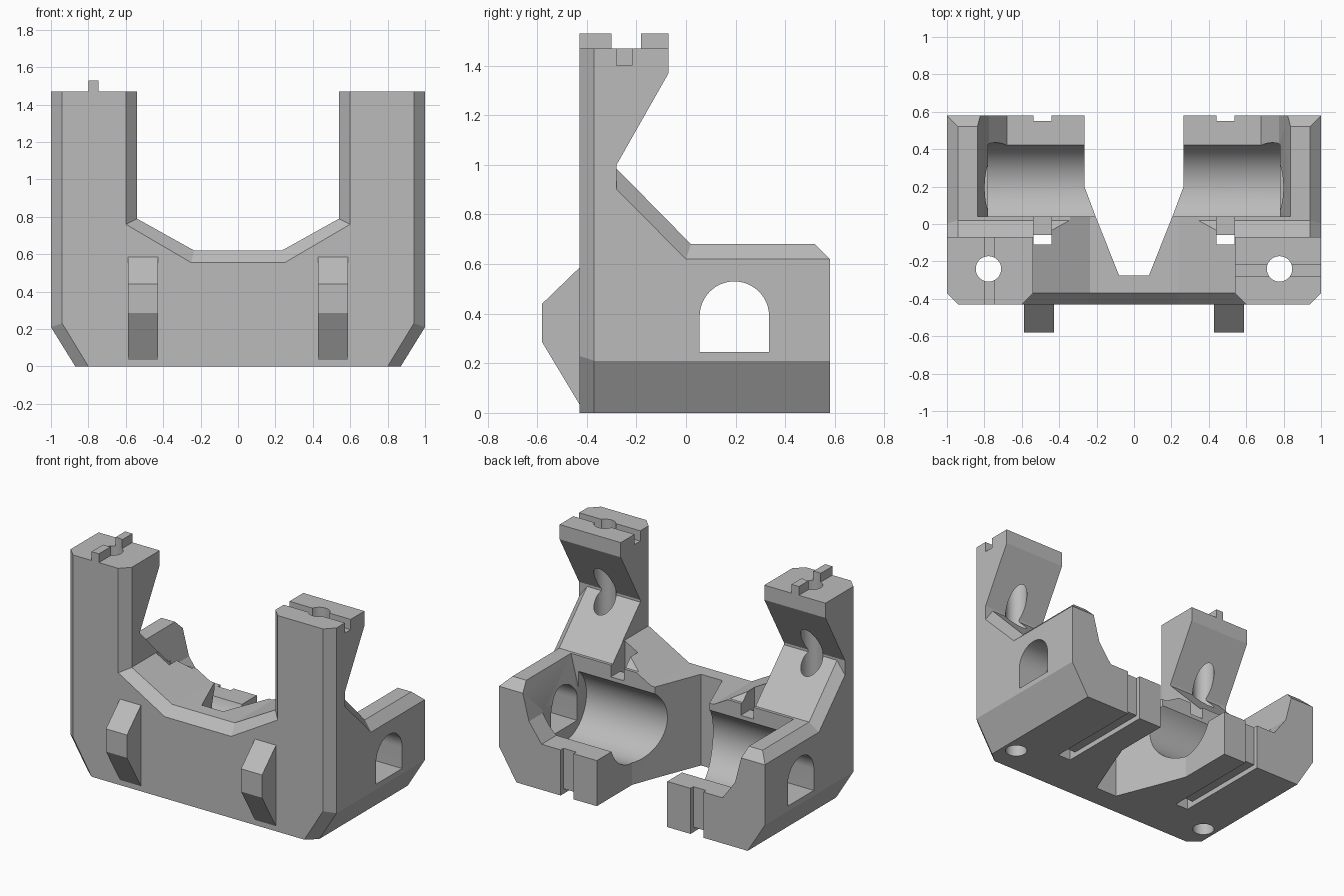
import bpy
import bmesh
import math

cube = bpy.data.objects.get("Cube")
if cube:
    bpy.data.objects.remove(cube, do_unlink=True)

grey = bpy.data.materials.new("plain_grey")
grey.use_nodes = True
colour = (0.5, 0.5, 0.5, 1)
grey.diffuse_color = colour
grey.node_tree.nodes["Principled BSDF"].inputs["Base Color"].default_value = colour


def loft(name, axis, rings):
    """Closed solid through (position, outline) rings along the x, y or z axis."""
    bm = bmesh.new()
    place = {"x": lambda a, p: (a, p[0], p[1]),
             "y": lambda a, p: (p[0], a, p[1]),
             "z": lambda a, p: (p[0], p[1], a)}[axis]
    loops = [[bm.verts.new(place(a, p)) for p in pts] for a, pts in rings]
    for lower, upper in zip(loops, loops[1:]):
        for i in range(len(lower)):
            j = (i + 1) % len(lower)
            bm.faces.new((lower[i], lower[j], upper[j], upper[i]))
    bm.faces.new(loops[0][::-1])
    bm.faces.new(loops[-1])
    bmesh.ops.recalc_face_normals(bm, faces=bm.faces)
    mesh = bpy.data.meshes.new(name)
    bm.to_mesh(mesh)
    bm.free()
    mesh.materials.append(grey)
    obj = bpy.data.objects.new(name, mesh)
    bpy.context.collection.objects.link(obj)
    return obj


def prism(name, axis, pts, a, b):
    return loft(name, axis, [(a, pts), (b, pts)])


def box(name, x, y, z):
    return prism(name, "z", [(x[0], y[0]), (x[1], y[0]), (x[1], y[1]), (x[0], y[1])], *z)


def arc(cx, cy, r, start, end, n):
    angles = [math.radians(start + (end - start) * i / n) for i in range(n + 1)]
    return [(cx + r * math.cos(a), cy + r * math.sin(a)) for a in angles]


def circle(cx, cy, r, n=48):
    return arc(cx, cy, r, 0, 360, n)[:-1]


def mirrored(pts):
    return pts + [(-x, z) for x, z in reversed(pts)]


def combine(target, other, operation):
    """Bake a boolean into the target and drop the helper."""
    other.hide_render = True
    mod = target.modifiers.new("join", "BOOLEAN")
    mod.operation = operation
    mod.solver = "EXACT"
    mod.object = other
    bpy.context.view_layer.objects.active = target
    bpy.ops.object.modifier_apply(modifier=mod.name)
    bpy.data.objects.remove(other, do_unlink=True)


# U-shaped body with a chamfered front outline
full = mirrored([(.87, 0), (1, .21), (1, 1.47), (.54, 1.47), (.54, .79), (.235, .62)])
front = mirrored([(.80, 0), (.94, .23), (.94, 1.47), (.6, 1.47), (.6, .76), (.25, .555)])
body = loft("bracket_body", "y", [(-.43, front), (-.37, full), (.7, full)])


# Side outline, with the outer top edges chamfered
def side(drop, back, diagonal):
    top = .68 - drop
    return [(-.6, -.1), (.58, -.1), (.58, min(.62, top) - .001), (back, top), (.02 - diagonal, top),
            (-.28, .985 - drop * 1.4), (-.28, 1), (-.07, 1.37), (-.07, 1.6), (-.6, 1.6)]


inner, edge, outer = side(0, .52, 0), side(.06, .579, .02), side(.12, .579, .04)
combine(body, loft("side_outline", "x", [(-1.06, outer), (-1, edge), (-.94, inner),
                                          (.94, inner), (1, edge), (1.06, outer)]), "INTERSECT")

# Locating rib on the right tower
combine(body, box("rib", (-.8, -.745), (-.43, -.07), (1.4, 1.53)), "UNION")

# Front hooks
for s in (-1, 1):
    hook = [(-.4, .035), (-.43, .035), (-.58, .285), (-.58, .44), (-.43, .585), (-.4, .585)]
    combine(body, prism("hook", "x", hook, s * .508 - .079, s * .508 + .079), "UNION")

# Bearing seat, its open back, and the rod openings
combine(body, prism("bearing_bore", "x", circle(.195, .39, .24, 72), -.78, .78), "DIFFERENCE")
opening = mirrored([(.68, .31), (.775, .44), (.84, .69), (.84, .8)])
combine(body, prism("back_opening", "y", opening, .04, .8), "DIFFERENCE")
arch = [(.055, .245), (.335, .245)] + arc(.195, .39, .14, 0, 180, 24)
combine(body, prism("rod_arch", "x", arch, -1.2, 1.2), "DIFFERENCE")

# Tapered centre gap
gap = [(.08, -.275), (.205, .04), (.265, .2), (.265, .8)]
combine(body, prism("centre_gap", "z", mirrored(gap), -.2, 1.2), "DIFFERENCE")

for s in (-1, 1):
    # Vertical screw hole through each tower
    combine(body, prism("screw_hole", "z", circle(s * .778, -.24, .068), -.2, 1.8), "DIFFERENCE")
    # Tie strap channel: slot, upper recess, floor groove and back groove
    x = sorted((s * .44, s * .537))
    for y, z in (((-.11, -.06), (-.2, 1.2)), ((-.1, .06), (.6, 1.2)),
                 ((-.1, .8), (-.2, .035)), ((.55, .8), (-.1, .5))):
        combine(body, box("strap_channel", x, y, z), "DIFFERENCE")

# Groove on the left tower
combine(body, box("top_groove", (.4, 1.2), (-.28, -.218), (1.4, 1.7)), "DIFFERENCE")

bpy.ops.object.select_all(action="DESELECT")
body.select_set(True)
bpy.context.view_layer.objects.active = body
bpy.ops.object.shade_smooth_by_angle(angle=math.radians(20))
